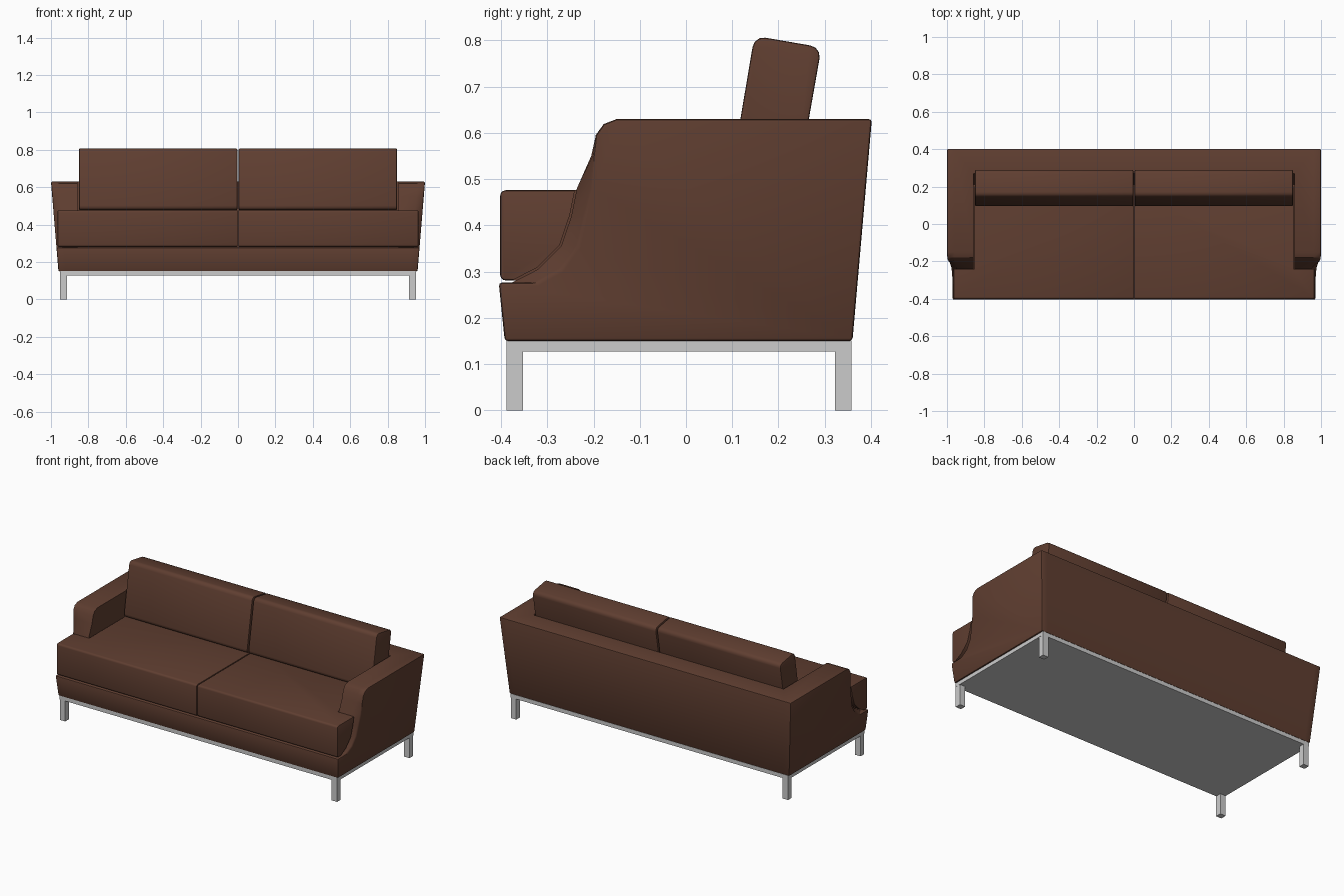
import bpy, bmesh, math

if "Cube" in bpy.data.objects:
    bpy.data.objects.remove(bpy.data.objects["Cube"])

leather = bpy.data.materials.new("brown_leather")
leather.diffuse_color = (0.115, 0.048, 0.03, 1)
leather.use_nodes = True
leather.node_tree.nodes["Principled BSDF"].inputs["Base Color"].default_value = leather.diffuse_color


def bevel_edges(bm, test, radius, segments):
    edges = [e for e in bm.edges if len(e.link_faces) == 2 and test(e)]
    bmesh.ops.bevel(bm, geom=edges, offset=radius, segments=segments,
                    profile=0.5, affect='EDGES', clamp_overlap=True)


def along_x(e):
    d = (e.verts[1].co - e.verts[0].co).normalized()
    return abs(d.x) > 0.95 and e.calc_face_angle(0) > math.radians(50)


def sharp(e):
    return e.calc_face_angle(0) > math.radians(50)


def loft(name, sections, round_r=0, edge_r=0, taper=None, mat=leather):
    """Loft (x, [(y, z), ...]) side profiles along x, with optional bevels."""
    bm = bmesh.new()
    rings = [[bm.verts.new((x * (taper(z) if taper else 1), y, z)) for y, z in prof]
             for x, prof in sections]
    n = len(rings[0])
    for a, b in zip(rings, rings[1:]):
        for i in range(n):
            j = (i + 1) % n
            bm.faces.new((a[i], a[j], b[j], b[i]))
    bm.faces.new(rings[0])
    bm.faces.new(rings[-1])
    bmesh.ops.recalc_face_normals(bm, faces=bm.faces)
    if round_r:
        bevel_edges(bm, along_x, round_r, 3)
    if edge_r:
        bevel_edges(bm, sharp, edge_r, 2)
    me = bpy.data.meshes.new(name)
    bm.to_mesh(me)
    bm.free()
    ob = bpy.data.objects.new(name, me)
    bpy.context.collection.objects.link(ob)
    if mat:
        me.materials.append(mat)
    return ob


def activate(ob):
    bpy.ops.object.select_all(action='DESELECT')
    ob.select_set(True)
    bpy.context.view_layer.objects.active = ob


def cut(ob, cutter):
    mod = ob.modifiers.new("cut", 'BOOLEAN')
    mod.operation = 'DIFFERENCE'
    mod.solver = 'EXACT'
    mod.object = cutter
    activate(ob)
    bpy.ops.object.modifier_apply(modifier=mod.name)
    bpy.data.objects.remove(cutter)


def smooth(ob):
    activate(ob)
    bpy.ops.object.shade_smooth_by_angle(angle=math.radians(32))


def rect(y0, y1, z0, z1):
    return [(y0, z0), (y0, z1), (y1, z1), (y1, z0)]


# Body: swept arm fronts, flaring outward to the top, hollowed for the cushions
shell = [(-0.15, 0.63), (0.402, 0.63), (0.36, 0.15), (-0.392, 0.15), (-0.405, 0.276)]
outer = [(-0.32, 0.277), (-0.27, 0.305), (-0.235, 0.355), (-0.22, 0.42),
         (-0.206, 0.48), (-0.2, 0.55), (-0.195, 0.595), (-0.178, 0.619)]
inner = [(-0.375, 0.277), (-0.32, 0.305), (-0.27, 0.355), (-0.248, 0.42),
         (-0.236, 0.48), (-0.205, 0.55), (-0.195, 0.595), (-0.178, 0.619)]
body = loft("body", [(-1, shell + outer), (-0.96, shell + inner),
                     (0.96, shell + inner), (1, shell + outer)],
            edge_r=0.007, taper=lambda z: 0.96 + 0.04 * (z - 0.15) / 0.48)
well = [(-0.5, 0.278), (-0.5, 0.75), (0.29, 0.75), (0.21, 0.278)]
cut(body, loft("well_cutter", [(-0.858, well), (0.858, well)], mat=None))
smooth(body)

# Cushions, one pair per side
seat_prof = rect(-0.402, 0.2, 0.281, 0.476)
arm_notch = [(-0.45, 0.25), (-0.405, 0.279)] + [(y - 0.003, z + 0.003) for y, z in inner[:5]] \
    + [(-0.238, 0.6), (0.4, 0.6), (0.4, 0.25)]
back_prof = [(0.092, 0.478), (0.148, 0.81), (0.293, 0.785), (0.239, 0.478)]
for s, side in ((1, "right"), (-1, "left")):
    seat = loft(side + "_seat_cushion", [(s * 0.002, seat_prof), (s * 0.964, seat_prof)],
                round_r=0.012, edge_r=0.005)
    cut(seat, loft("notch_cutter", [(s * 0.853, arm_notch), (s * 1.1, arm_notch)], mat=None))
    smooth(seat)
    smooth(loft(side + "_back_cushion", [(s * 0.004, back_prof), (s * 0.85, back_prof)],
                round_r=0.024, edge_r=0.005))

# Grey base frame and four square legs
frame = rect(-0.388, 0.358, 0.127, 0.151)
loft("base_frame", [(-0.952, frame), (0.952, frame)], mat=None)
for s, side in ((1, "right"), (-1, "left")):
    for y, end in ((-0.388, "front"), (0.322, "back")):
        leg = rect(y, y + 0.036, 0, 0.13)
        loft(f"{end}_{side}_leg", [(s * 0.914, leg), (s * 0.951, leg)], mat=None)
